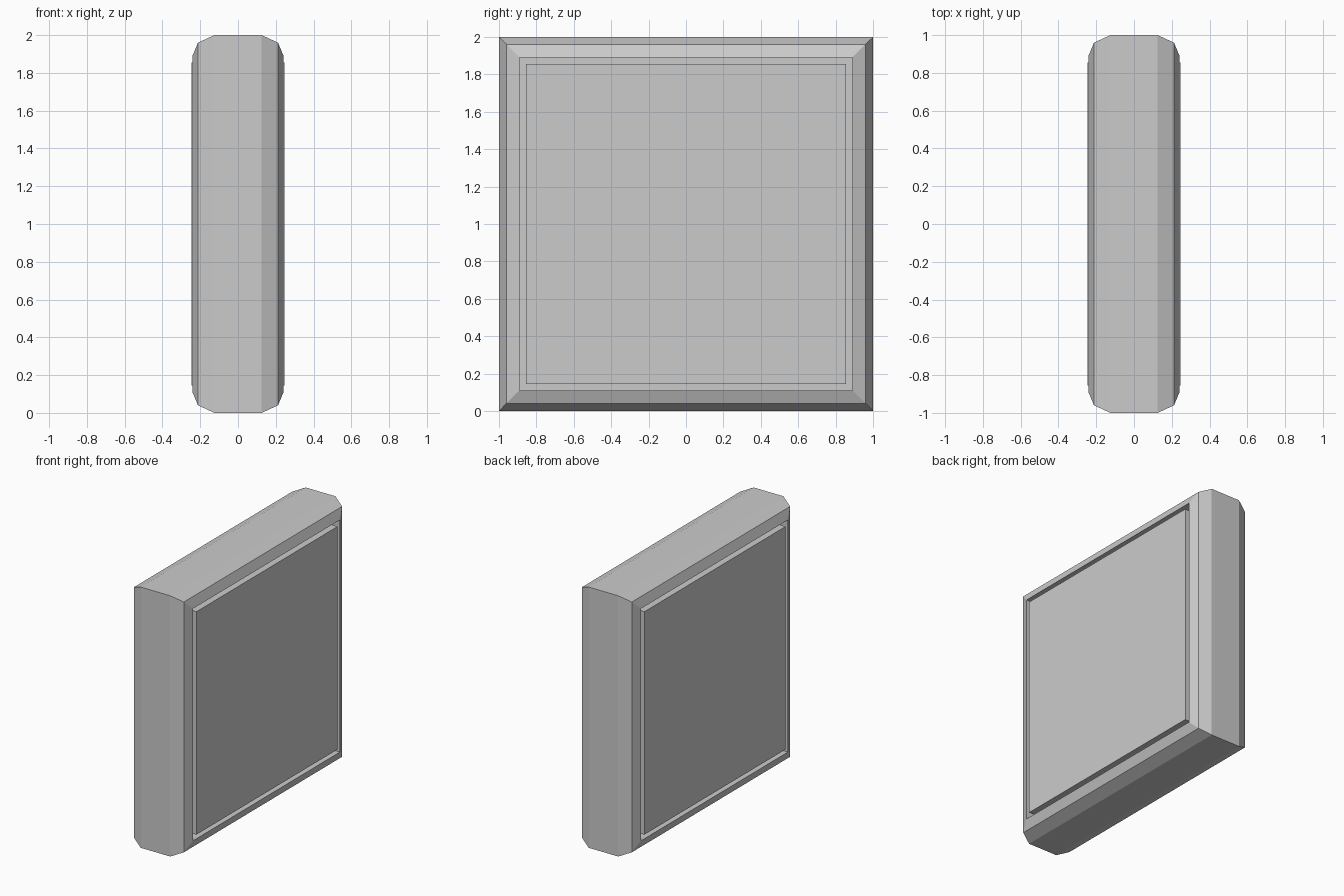
import bpy, bmesh

if "Cube" in bpy.data.objects:
    bpy.data.objects.remove(bpy.data.objects["Cube"])


def square_loft(name, rings, cyclic):
    """Skin square rings given as (half size, x); join first to last, or cap both."""
    bm = bmesh.new()
    loops = [[bm.verts.new((x, sy * h, 1 + sz * h))
              for sy, sz in ((-1, -1), (1, -1), (1, 1), (-1, 1))] for h, x in rings]
    pairs = list(zip(loops, loops[1:]))
    if cyclic:
        pairs.append((loops[-1], loops[0]))
    else:
        bm.faces.new(loops[0])
        bm.faces.new(loops[-1])
    for a, b in pairs:
        for i in range(4):
            j = (i + 1) % 4
            bm.faces.new((a[i], a[j], b[j], b[i]))
    bmesh.ops.recalc_face_normals(bm, faces=bm.faces)
    mesh = bpy.data.meshes.new(name)
    bm.to_mesh(mesh)
    bm.free()
    obj = bpy.data.objects.new(name, mesh)
    bpy.context.collection.objects.link(obj)
    return obj


def both_sides(half):
    """Mirror a profile across x = 0."""
    return [(h, -x) for h, x in reversed(half)] + half


# Bevelled outer frame, mitred at the corners
square_loft("outer_frame", both_sides([(1.0, 0.125), (0.96, 0.212), (0.89, 0.241), (0.89, 0.14)]), True)

# Centre panel with a groove around each raised face
square_loft("centre_panel", both_sides([(0.89, 0.14), (0.855, 0.14), (0.855, 0.246)]), False)
